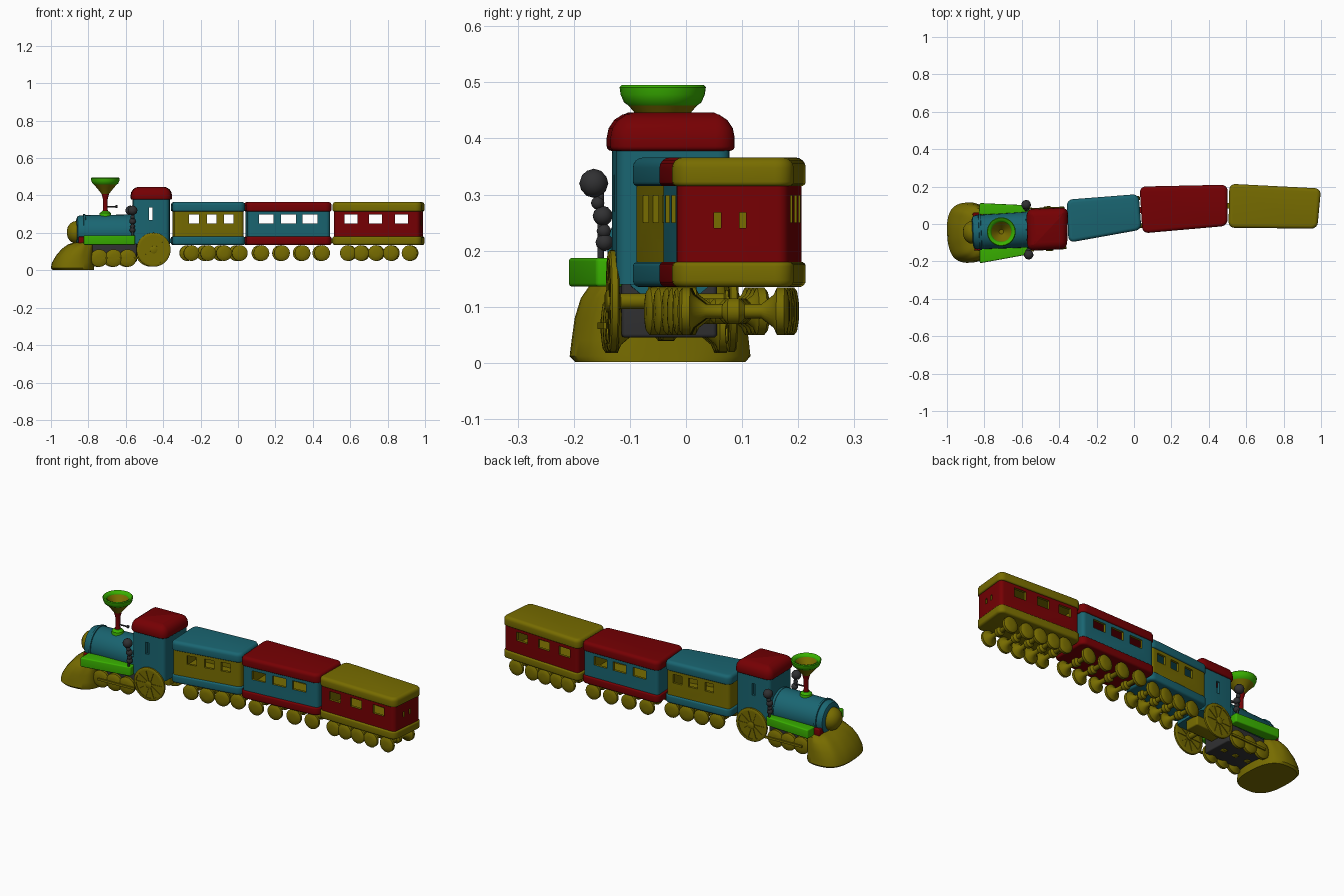
import bpy, bmesh
from math import pi, cos, sin, atan2, radians
from mathutils import Matrix, Vector

if "Cube" in bpy.data.objects:
    bpy.data.objects.remove(bpy.data.objects["Cube"])


def material(name, rgb):
    m = bpy.data.materials.new(name)
    m.use_nodes = True
    m.diffuse_color = (*rgb, 1)
    m.node_tree.nodes["Principled BSDF"].inputs["Base Color"].default_value = (*rgb, 1)
    return m


OCHRE = material("ochre", (0.185, 0.15, 0.0))
RED = material("deep_red", (0.18, 0.0, 0.001))
TEAL = material("teal", (0.010, 0.13, 0.165))
GREEN = material("bright_green", (0.04, 0.43, 0.0))
BLACK = material("black", (0.03, 0.03, 0.032))

I = Matrix.Identity(4)
T = Matrix.Translation
ALONG_X = Matrix.Rotation(pi / 2, 4, 'Y')
ALONG_Y = Matrix.Rotation(-pi / 2, 4, 'X')
LOCO = T((-0.46, -0.025, 0)) @ Matrix.Rotation(0.05, 4, 'Z')


def make(name, bm, mat, M=I):
    bmesh.ops.recalc_face_normals(bm, faces=bm.faces[:])
    bm.transform(M)
    me = bpy.data.meshes.new(name)
    bm.to_mesh(me)
    bm.free()
    me.materials.append(mat)
    me.shade_smooth()
    me.set_sharp_from_angle(angle=radians(38))
    ob = bpy.data.objects.new(name, me)
    bpy.context.collection.objects.link(ob)
    return ob


def loft(name, rings, mat, M=I, closed=False):
    """Skin a list of equal point rings; cap the ends unless closed."""
    bm = bmesh.new()
    loops = [[bm.verts.new(p) for p in r] for r in rings]
    pairs = list(zip(loops, loops[1:]))
    if closed:
        pairs.append((loops[-1], loops[0]))
    else:
        bm.faces.new(loops[0])
        bm.faces.new(loops[-1])
    for a, b in pairs:
        for i in range(len(a)):
            j = (i + 1) % len(a)
            bm.faces.new((a[i], a[j], b[j], b[i]))
    return make(name, bm, mat, M)


def lathe(name, profile, mat, M=I, closed=False, segs=32):
    rings = [[(r * cos(2 * pi * k / segs), r * sin(2 * pi * k / segs), h)
              for k in range(segs)] for h, r in profile]
    return loft(name, rings, mat, M, closed)


def inset(corners, d):
    c = sum((Vector(p) for p in corners), Vector((0, 0))) / 4
    return [(x - d * (1 if x > c.x else -1), y - d * (1 if y > c.y else -1)) for x, y in corners]


def slab(name, corners, z0, z1, mat, M=I, corner=0.0, top=0.0, bottom=0.0):
    """Prism on a four-cornered plan with rounded corners and rims."""
    bm = bmesh.new()
    lo = [bm.verts.new((x, y, z0)) for x, y in corners]
    hi = [bm.verts.new((x, y, z1)) for x, y in corners]
    bm.faces.new(lo[::-1])
    bm.faces.new(hi)
    for i in range(4):
        j = (i + 1) % 4
        bm.faces.new((lo[i], lo[j], hi[j], hi[i]))
    if corner:
        up = [e for e in bm.edges if abs(e.verts[0].co.z - e.verts[1].co.z) > 1e-5]
        bmesh.ops.bevel(bm, geom=up, offset=corner, segments=5, profile=0.5, affect='EDGES')
    for z, off in ((z1, top), (z0, bottom)):
        if off:
            rim = [e for e in bm.edges if all(abs(v.co.z - z) < 1e-5 for v in e.verts)]
            bmesh.ops.bevel(bm, geom=rim, offset=off, segments=4, profile=0.5, affect='EDGES')
    return make(name, bm, mat, M)


def box(name, lo, hi, mat, M=I, round_=0.0):
    plan = [(lo[0], lo[1]), (hi[0], lo[1]), (hi[0], hi[1]), (lo[0], hi[1])]
    return slab(name, plan, lo[2], hi[2], mat, M, round_, round_ * 0.8, round_ * 0.8)


def ball(name, at, r, mat, M=I):
    bm = bmesh.new()
    bmesh.ops.create_icosphere(bm, subdivisions=2, radius=r)
    return make(name, bm, mat, M @ T(at))


def hollow_body(name, corners, z0, z1, mat, lining, holes):
    """Thin-walled body with window openings; cut faces take the lining colour."""
    body = slab(name, corners, z0, z1, mat, corner=0.02)
    cutters = [slab("cutter", inset(corners, 0.014), z0 + 0.02, z1 + 0.02, lining)]
    cutters += [box("cutter", lo, hi, lining) for lo, hi in holes]
    for c in cutters:
        c.hide_render = True
        m = body.modifiers.new("cut", 'BOOLEAN')
        m.operation, m.solver, m.object = 'DIFFERENCE', 'EXACT', c
        m.material_mode = 'TRANSFER'
    bpy.context.view_layer.update()
    cut = bpy.data.meshes.new_from_object(body.evaluated_get(bpy.context.evaluated_depsgraph_get()))
    body.modifiers.clear()
    body.data = cut
    cut.set_sharp_from_angle(angle=radians(38))
    for c in cutters:
        bpy.data.objects.remove(c)


def axle(name, h, r, M):
    half = [(h, r * 0.4), (h - 0.003, r * 0.85), (h - 0.008, r), (h - 0.022, r),
            (h - 0.028, r * 0.7), (h - 0.05, r * 0.3), (0.02, r * 0.3), (0.01, r * 0.55)]
    return lathe(name, [(-y, q) for y, q in half] + half[::-1], OCHRE, M @ ALONG_Y, segs=24)


# Carriages: plan corners, trim colour, body colour, window centres, window width, wheels
cars = [
    ("front_car", [(-0.35, -0.10), (0.04, -0.03), (0.025, 0.16), (-0.36, 0.13)], TEAL, OCHRE,
     (-0.235, -0.14, -0.05), 0.052, (-0.26, -0.17, -0.085, 0.0)),
    ("middle_car", [(0.045, -0.05), (0.50, -0.01), (0.50, 0.21), (0.03, 0.20)], RED, TEAL,
     (0.15, 0.27, 0.385), 0.078, (0.12, 0.23, 0.34, 0.445)),
    ("rear_car", [(0.505, -0.02), (0.98, -0.025), (1.0, 0.19), (0.51, 0.215)], OCHRE, RED,
     (0.605, 0.735, 0.875), 0.07, (0.59, 0.66, 0.74, 0.82, 0.92)),
]
for name, plan, trim, wall, windows, w, wheels in cars:
    holes = [((x - w / 2, -0.4, 0.25), (x + w / 2, 0.5, 0.298)) for x in windows]
    if name == "rear_car":
        holes += [((0.94, y, 0.24), (1.1, y + 0.012, 0.268)) for y in (0.05, 0.095)]
    hollow_body(name + "_body", inset(plan, 0.008), 0.165, 0.33, wall, OCHRE, holes)
    slab(name + "_roof", plan, 0.315, 0.366, trim, corner=0.032, top=0.018, bottom=0.008)
    slab(name + "_base", plan, 0.135, 0.18, trim, corner=0.032, top=0.008, bottom=0.012)
    (ax, ay), (bx, by), (cx, cy), (dx, dy) = plan
    yaw = atan2(by + cy - ay - dy, bx + cx - ax - dx)
    for i, x in enumerate(wheels):
        y0 = ay + (by - ay) * (x - ax) / (bx - ax)
        y1 = dy + (cy - dy) * (x - dx) / (cx - dx)
        axle(f"{name}_axle_{i + 1}", (y1 - y0) / 2 - 0.01, 0.042,
             T((x, (y0 + y1) / 2, 0.092)) @ Matrix.Rotation(yaw, 4, 'Z'))
    box(name + "_coupling", (ax - 0.03, (ay + dy) / 2 - 0.015, 0.145),
        (ax + 0.03, (ay + dy) / 2 + 0.015, 0.17), trim)

# Cab
cab = [(-0.57, -0.143), (-0.358, -0.133), (-0.352, 0.088), (-0.575, 0.08)]
hollow_body("cab_body", inset(cab, 0.01), 0.14, 0.395, TEAL, TEAL,
            [((-0.477, -0.4, 0.27), (-0.457, 0.4, 0.335))])
slab("cab_roof", cab, 0.378, 0.446, RED, corner=0.035, top=0.045, bottom=0.008)

# Boiler with end bands and domed front
axis = LOCO @ T((0, 0, 0.203)) @ ALONG_X
lathe("boiler", [(-0.405, 0.07), (-0.40, 0.084), (-0.385, 0.091), (-0.06, 0.096)], TEAL, axis)
for i, x in enumerate((-0.372, -0.12)):
    lathe(f"boiler_band_{i + 1}", [(x, 0.08), (x + 0.004, 0.097), (x + 0.014, 0.097),
                                  (x + 0.018, 0.08)], TEAL, axis)
lathe("boiler_front", [(-0.455, 0.012), (-0.45, 0.03), (-0.437, 0.048), (-0.42, 0.058),
                       (-0.39, 0.063)], OCHRE, axis)

# Funnel: ochre flare with a broad green lip and ochre mouth
stack = LOCO @ T((-0.25, -0.004, 0))
lathe("funnel_foot", [(0.28, 0.034), (0.305, 0.03), (0.316, 0.018)], GREEN, stack)
lathe("funnel_stem", [(0.29, 0.018), (0.33, 0.012), (0.38, 0.013), (0.408, 0.02)], RED, stack)
lathe("funnel_cone", [(0.395, 0.012), (0.41, 0.021), (0.435, 0.041), (0.462, 0.064),
                      (0.484, 0.057), (0.43, 0.012)], OCHRE, stack)
lathe("funnel_rim", [(0.455, 0.056), (0.464, 0.069), (0.478, 0.075), (0.491, 0.077),
                     (0.495, 0.073), (0.489, 0.059), (0.479, 0.053)], GREEN, stack, closed=True)
lathe("whistle", [(0, 0.004), (0.055, 0.004), (0.056, 0.008), (0.064, 0.008)], BLACK,
      stack @ T((0, 0, 0.34)) @ ALONG_X, segs=10)

# Cowcatcher: stacked ovals with shallow ribs
rings = []
for z, front, half in ((0.002, -0.53, 0.152), (0.012, -0.54, 0.161), (0.04, -0.535, 0.158),
                       (0.08, -0.512, 0.153), (0.115, -0.482, 0.143), (0.138, -0.45, 0.128),
                       (0.148, -0.42, 0.10)):
    mid, rx, ring = (front - 0.31) / 2, (-0.31 - front) / 2, []
    for k in range(64):
        a = 2 * pi * k / 64
        c, s = cos(a), sin(a)
        q = 1 - z * 0.35 * (0.5 - 0.5 * cos(8 * a))
        ring.append((mid + q * rx * abs(c) ** 0.75 * (1 if c > 0 else -1),
                     q * half * abs(s) ** 0.75 * (1 if s > 0 else -1), z))
    rings.append(ring)
loft("cowcatcher", rings, OCHRE, LOCO)
box("buffer_beam", (-0.398, -0.098, 0.138), (-0.35, 0.105, 0.18), RED, LOCO, 0.006)

# Chassis and small wheels
box("chassis", (-0.325, -0.085, 0.045), (-0.085, 0.085, 0.145), BLACK, LOCO, 0.008)
box("cab_frame", (-0.09, -0.04, 0.09), (0.08, 0.04, 0.145), OCHRE, LOCO, 0.008)
for i, x in enumerate((-0.288, -0.21, -0.135)):
    axle(f"loco_axle_{i + 1}", 0.112, 0.047, LOCO @ T((x, 0, 0.065)))
lathe("driving_axle", [(-0.11, 0.014), (0.11, 0.014)], OCHRE, LOCO @ T((0, 0, 0.11)) @ ALONG_Y)

# Running boards, wider apart at the front
slab("left_running_board", [(-0.83, 0.05), (-0.56, 0.055), (-0.56, 0.10), (-0.825, 0.112)],
     0.138, 0.187, GREEN, corner=0.008, top=0.006, bottom=0.006)
slab("right_running_board", [(-0.825, -0.21), (-0.55, -0.16), (-0.55, -0.10), (-0.825, -0.135)],
     0.136, 0.187, GREEN, corner=0.008, top=0.006, bottom=0.006)

# Side parts, repeated on both sides
for side, s in (("left", 1), ("right", -1)):
    hub = LOCO @ T((0.003, s * 0.106, 0.11)) @ ALONG_Y
    lathe(side + "_wheel_rim", [(-0.008, 0.076), (-0.008, 0.087), (-0.005, 0.091), (0.005, 0.091),
                                (0.008, 0.087), (0.008, 0.076)], OCHRE, hub, closed=True, segs=40)
    lathe(side + "_wheel_disc", [(-0.004, 0.08), (0.004, 0.08)], OCHRE, hub)
    lathe(side + "_wheel_hub", [(-0.014, 0.012), (-0.011, 0.02), (0.011, 0.02),
                                (0.014, 0.012)], OCHRE, hub, segs=20)
    for k in range(5):
        box(f"{side}_spoke_{k + 1}", (-0.08, -0.005, -0.007), (0.08, 0.005, 0.007), OCHRE,
            hub @ Matrix.Rotation(k * pi / 5, 4, 'Z'))
    y0, y1 = sorted((s * 0.11, s * 0.118))
    box(side + "_coupling_rod", (-0.30, y0, 0.06), (-0.08, y1, 0.072), OCHRE, LOCO)
    for k, (y, z, r) in enumerate(((0.134, 0.32, 0.026), (0.127, 0.285, 0.012),
                                   (0.118, 0.262, 0.018), (0.116, 0.235, 0.013),
                                   (0.115, 0.215, 0.016))):
        ball(f"{side}_lamp_bead_{k + 1}", (-0.11, s * y, z), r, BLACK, LOCO)
    lathe(side + "_lamp_post", [(0.18, 0.006), (0.31, 0.006)], BLACK,
          LOCO @ T((-0.11, s * 0.122, 0)), segs=10)
